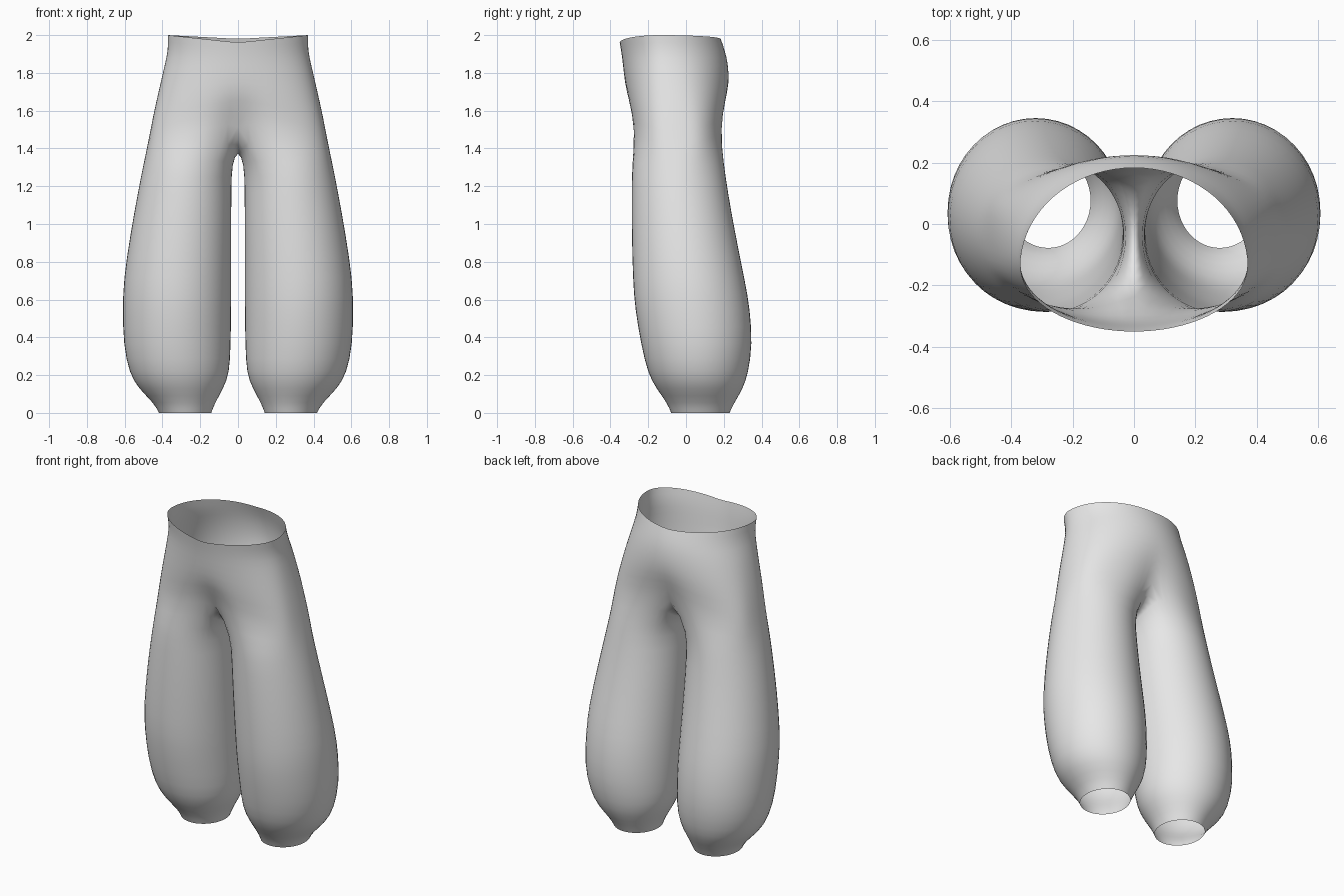
import bpy, bmesh, math

if "Cube" in bpy.data.objects:
    bpy.data.objects.remove(bpy.data.objects["Cube"])

N = 24      # points around one leg
J = 3       # inner points -J..J of the top leg ring form the crotch seam

fabric = bpy.data.materials.new("grey fabric")
fabric.diffuse_color = (0.8, 0.8, 0.8, 1)
fabric.use_nodes = True
fabric.node_tree.nodes["Principled BSDF"].inputs["Base Color"].default_value = fabric.diffuse_color

# Leg rings: z, inner x, outer x, front y, back y
LEG = [
    (0.00, 0.140, 0.420, -0.080, 0.232),
    (0.05, 0.122, 0.445, -0.100, 0.255),
    (0.13, 0.075, 0.530, -0.160, 0.305),
    (0.21, 0.042, 0.578, -0.205, 0.332),
    (0.36, 0.036, 0.610, -0.240, 0.355),
    (0.55, 0.033, 0.613, -0.273, 0.342),
    (0.70, 0.033, 0.610, -0.284, 0.315),
    (0.95, 0.033, 0.572, -0.290, 0.263),
    (1.18, 0.033, 0.530, -0.290, 0.222),
    (1.32, 0.030, 0.502, -0.288, 0.203),
]

# Hip half-rings: z front, z side, z back, half width, front y, back y,
# y of widest point, flatness, front dent, back dent
HIP = [
    (1.56, 1.43, 1.56, 0.478, -0.288, 0.198, -0.04, 0.62, 0.05, 0.03),
    (1.66, 1.58, 1.66, 0.450, -0.312, 0.218, -0.06, 0.75, 0.01, 0.01),
    (1.75, 1.71, 1.75, 0.420, -0.325, 0.230, -0.08, 0.85, 0, 0),
    (1.85, 1.84, 1.85, 0.390, -0.335, 0.224, -0.10, 0.95, 0, 0),
    (1.91, 1.92, 1.92, 0.371, -0.343, 0.207, -0.12, 1.00, 0, 0),
    (1.96, 2.00, 1.98, 0.373, -0.352, 0.185, -0.14, 1.00, 0, 0),
]

# Crotch seam points on the centre line, by ring index: y, z
SEAM = {-2: (0.10, 1.465), -1: (0.04, 1.410), 0: (-0.03, 1.390),
        1: (-0.10, 1.410), 2: (-0.17, 1.465)}


def leg_ring(bm, z, xi, xo, yf, yb):
    ring = []
    for i in range(N):
        a = 2 * math.pi * i / N
        ring.append(bm.verts.new(((xi + xo) / 2 - (xo - xi) / 2 * math.cos(a),
                                  (yf + yb) / 2 - (yb - yf) / 2 * math.sin(a), z)))
    return ring


def hip_arc(bm, zf, zs, zb, w, yf, yb, yc, flat, dent_f, dent_b):
    """Half ring from the front centre round the side to the back centre."""
    arc, steps = [], N - 2 * J
    for k in range(steps + 1):
        p = math.pi * k / steps
        s, c = math.sin(p), math.cos(p)
        x = 0 if k in (0, steps) else w * s
        end_y, end_z, dent = (yf, zf, dent_f) if c > 0 else (yb, zb, -dent_b)
        y = yc + (end_y - yc) * abs(c) ** flat + dent * math.exp(-(x / 0.1) ** 2)
        arc.append(bm.verts.new((x, y, end_z + (zs - end_z) * s)))
    return arc


bm = bmesh.new()
rings = [leg_ring(bm, *r) for r in LEG]
arcs = [hip_arc(bm, *h) for h in HIP]

# Top leg ring: lowest hip arc closed by the crotch seam
top = [None] * N
for k, v in enumerate(arcs[0]):
    top[J + k] = v
for i, (y, z) in SEAM.items():
    top[i % N] = bm.verts.new((0, y, z))
rings.append(top)

# Skin the leg, then the hips
for lo, up in zip(rings, rings[1:]):
    for i in range(N):
        j = (i + 1) % N
        bm.faces.new((lo[i], lo[j], up[j], up[i]))
for lo, up in zip(arcs, arcs[1:]):
    for i in range(len(lo) - 1):
        bm.faces.new((lo[i], lo[i + 1], up[i + 1], up[i]))
for f in bm.faces:
    f.smooth = True

mesh = bpy.data.meshes.new("trousers")
bm.to_mesh(mesh)
bm.free()
mesh.materials.append(fabric)
trousers = bpy.data.objects.new("trousers", mesh)
bpy.context.collection.objects.link(trousers)

# Other leg, joined on the centre line, then one smoothing step
mirror = trousers.modifiers.new("other leg", 'MIRROR')
mirror.use_clip = True
mirror.merge_threshold = 0.001
smooth = trousers.modifiers.new("soft cloth", 'SUBSURF')
smooth.levels = smooth.render_levels = 1
